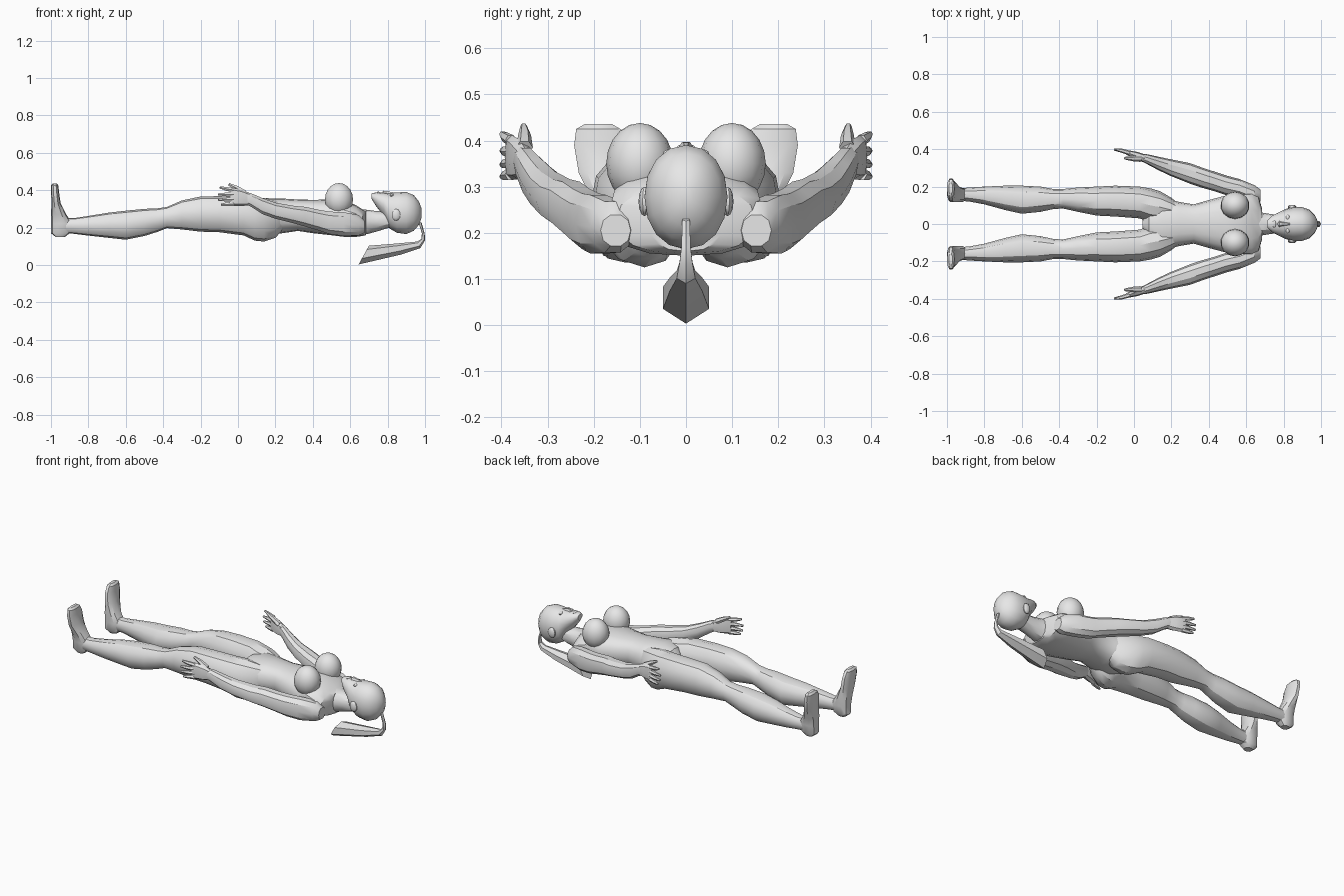
import bpy, bmesh, math
from mathutils import Vector

skin = bpy.data.materials.new("plain grey")
skin.diffuse_color = (0.8, 0.8, 0.8, 1)


def finish(name, bm, mirrored, angle):
    bmesh.ops.recalc_face_normals(bm, faces=bm.faces)
    for f in bm.faces:
        f.smooth = True
    me = bpy.data.meshes.new(name)
    bm.to_mesh(me)
    bm.free()
    me.set_sharp_from_angle(angle=math.radians(angle))
    me.materials.append(skin)
    ob = bpy.data.objects.new(name, me)
    bpy.context.collection.objects.link(ob)
    if mirrored:
        m = ob.modifiers.new("Mirror", 'MIRROR')
        m.use_axis = (False, True, False)
        m.use_mirror_merge = False
    return ob


def skin_rings(name, rings, mirrored=False, angle=32):
    """Join rings of points into a closed skin."""
    bm = bmesh.new()
    vs = [[bm.verts.new(p) for p in r] for r in rings]
    n = len(rings[0])
    for a, b in zip(vs, vs[1:]):
        for i in range(n):
            j = (i + 1) % n
            bm.faces.new((a[i], a[j], b[j], b[i]))
    bm.faces.new(vs[0])
    bm.faces.new(vs[-1])
    return finish(name, bm, mirrored, angle)


def oval(u0, u1, v0, v1, n, power):
    """Rounded outline that fills the given box."""
    pts = []
    for i in range(n):
        a = 2 * math.pi * i / n
        c, s = math.cos(a), math.sin(a)
        pts.append(((u0 + u1) / 2 + (u1 - u0) / 2 * math.copysign(abs(c) ** power, c),
                    (v0 + v1) / 2 + (v1 - v0) / 2 * math.copysign(abs(s) ** power, s)))
    return pts


def loft_x(name, secs, mirrored=False, n=12, power=0.9):
    """Sections along x: x, y min, y max, z min, z max."""
    return skin_rings(name, [[(x, u, v) for u, v in oval(*box, n, power)]
                             for x, *box in secs], mirrored)


def loft_z(name, secs, mirrored=False, n=10, power=0.8):
    """Sections along z: z, x min, x max, y min, y max."""
    return skin_rings(name, [[(u, v, z) for u, v in oval(*box, n, power)]
                             for z, *box in secs], mirrored)


def tube(name, pts, radii, mirrored=True, n=6):
    """Round limb along a path that runs mainly in x."""
    rings = []
    pts = [Vector(p) for p in pts]
    for k, (p, r) in enumerate(zip(pts, radii)):
        d = (pts[min(k + 1, len(pts) - 1)] - pts[max(k - 1, 0)]).normalized()
        a = d.cross(Vector((0, 0, 1))).normalized()
        b = d.cross(a)
        rings.append([p + r * (math.cos(t) * a + math.sin(t) * b)
                      for t in (2 * math.pi * i / n for i in range(n))])
    return skin_rings(name, rings, mirrored)


def ball(name, centre, size, mirrored=True, u=14, v=10):
    bm = bmesh.new()
    bmesh.ops.create_uvsphere(bm, u_segments=u, v_segments=v, radius=1)
    for vert in bm.verts:
        vert.co = [c + s * q for c, s, q in zip(centre, size, vert.co)]
    return finish(name, bm, mirrored, 35)


def both(secs):
    """Symmetric sections: x, half width, z min, z max."""
    return [(x, -h, h, a, b) for x, h, a, b in secs]


# Torso and neck
loft_x("torso", both([
    (0.045, 0.02, 0.2, 0.3), (0.08, 0.08, 0.185, 0.34), (0.15, 0.145, 0.16, 0.357),
    (0.24, 0.118, 0.17, 0.355), (0.32, 0.105, 0.182, 0.35), (0.4, 0.128, 0.17, 0.348),
    (0.49, 0.152, 0.16, 0.35), (0.57, 0.165, 0.15, 0.345), (0.63, 0.17, 0.15, 0.32),
    (0.665, 0.15, 0.155, 0.298), (0.685, 0.08, 0.16, 0.29)]), n=16, power=0.8)
loft_x("neck", both([
    (0.64, 0.075, 0.16, 0.3), (0.69, 0.06, 0.165, 0.295), (0.74, 0.052, 0.178, 0.288),
    (0.81, 0.052, 0.2, 0.285)]))
ball("breast", (0.54, 0.1, 0.35), (0.077, 0.073, 0.088))

# Legs, from buttock to ankle
loft_x("leg", [
    (0.25, 0.03, 0.1, 0.2, 0.33), (0.2, 0.01, 0.14, 0.145, 0.345),
    (0.14, 0.005, 0.175, 0.125, 0.358), (0.09, 0.008, 0.19, 0.13, 0.362),
    (0.03, 0.03, 0.2, 0.158, 0.367), (-0.1, 0.04, 0.205, 0.175, 0.368),
    (-0.2, 0.045, 0.2, 0.178, 0.366), (-0.3, 0.065, 0.195, 0.19, 0.345),
    (-0.38, 0.083, 0.187, 0.197, 0.31), (-0.43, 0.08, 0.187, 0.177, 0.303),
    (-0.5, 0.065, 0.2, 0.155, 0.3), (-0.6, 0.055, 0.205, 0.135, 0.29),
    (-0.69, 0.075, 0.205, 0.145, 0.28), (-0.8, 0.105, 0.2, 0.157, 0.262),
    (-0.88, 0.12, 0.195, 0.167, 0.25), (-0.94, 0.125, 0.19, 0.17, 0.25)], True)
loft_z("foot", [
    (0.15, -0.975, -0.925, 0.135, 0.18), (0.17, -1, -0.9, 0.12, 0.19),
    (0.22, -1, -0.885, 0.115, 0.195), (0.27, -1, -0.918, 0.115, 0.205),
    (0.33, -0.997, -0.948, 0.115, 0.235), (0.39, -1, -0.957, 0.12, 0.245),
    (0.425, -1, -0.96, 0.14, 0.24), (0.436, -0.99, -0.97, 0.16, 0.22)], True)

# Arms, from shoulder to wrist
loft_x("arm", [
    (0.675, 0.12, 0.185, 0.17, 0.24), (0.645, 0.11, 0.207, 0.155, 0.27),
    (0.565, 0.14, 0.24, 0.152, 0.285), (0.49, 0.155, 0.26, 0.162, 0.288),
    (0.43, 0.175, 0.28, 0.182, 0.298), (0.36, 0.195, 0.303, 0.203, 0.313),
    (0.3, 0.215, 0.325, 0.22, 0.318), (0.2, 0.255, 0.345, 0.245, 0.335),
    (0.13, 0.288, 0.36, 0.27, 0.36), (0.07, 0.32, 0.373, 0.31, 0.385),
    (0.05, 0.33, 0.375, 0.32, 0.387)], True, n=10)

# Hands
loft_x("palm", [
    (0.065, 0.328, 0.37, 0.32, 0.383), (0.02, 0.338, 0.385, 0.315, 0.402),
    (-0.025, 0.362, 0.393, 0.315, 0.412), (-0.042, 0.372, 0.393, 0.32, 0.41)],
    True, n=8, power=0.75)
for i, (z0, z1) in enumerate([(0.326, 0.322), (0.351, 0.348), (0.376, 0.378), (0.4, 0.415)]):
    reach = (-0.09, -0.105, -0.107, -0.097)[i]
    tube(f"finger_{i + 1}",
         [(-0.025, 0.38, z0), (-0.065, 0.392, (z0 + z1) / 2), (reach, 0.399, z1)],
         (0.013, 0.011, 0.006))
tube("thumb", [(0.035, 0.35, 0.385), (-0.01, 0.35, 0.412), (-0.05, 0.352, 0.432)],
     (0.018, 0.014, 0.007))

# Head and face
loft_x("head", both([
    (0.715, 0.022, 0.352, 0.383), (0.74, 0.045, 0.312, 0.388), (0.78, 0.065, 0.262, 0.387),
    (0.81, 0.08, 0.195, 0.383), (0.85, 0.09, 0.172, 0.388), (0.9, 0.09, 0.165, 0.39),
    (0.94, 0.076, 0.183, 0.373), (0.968, 0.046, 0.215, 0.338),
    (0.982, 0.015, 0.255, 0.3)]), n=16, power=0.95)
loft_x("nose", both([
    (0.768, 0.008, 0.37, 0.388), (0.777, 0.016, 0.37, 0.399), (0.795, 0.01, 0.37, 0.397),
    (0.835, 0.006, 0.37, 0.388)]), n=6)
ball("lips", (0.75, 0, 0.386), (0.009, 0.02, 0.006), False, 10, 6)
ball("eye", (0.822, 0.034, 0.372), (0.011, 0.016, 0.009), True, 10, 6)
ball("ear", (0.845, 0.09, 0.268), (0.024, 0.013, 0.032), True, 10, 6)

# Ponytail: inner x, z, outer x, z, half width
hair = [(0.962, 0.235, 0.982, 0.225, 0.008), (0.983, 0.17, 0.998, 0.168, 0.01),
        (0.98, 0.138, 1.0, 0.132, 0.014), (0.957, 0.125, 0.975, 0.09, 0.02),
        (0.85, 0.115, 0.87, 0.055, 0.035), (0.7, 0.103, 0.645, 0.003, 0.05)]
rings = []
for xi, zi, xo, zo, h in hair:
    rings.append([(xi + (xo - xi) * t, s * h, zi + (zo - zi) * t)
                  for t, s in ((0, 0), (0.2, 1), (0.68, 1), (1, 0), (0.68, -1), (0.2, -1))])
skin_rings("ponytail", rings)
